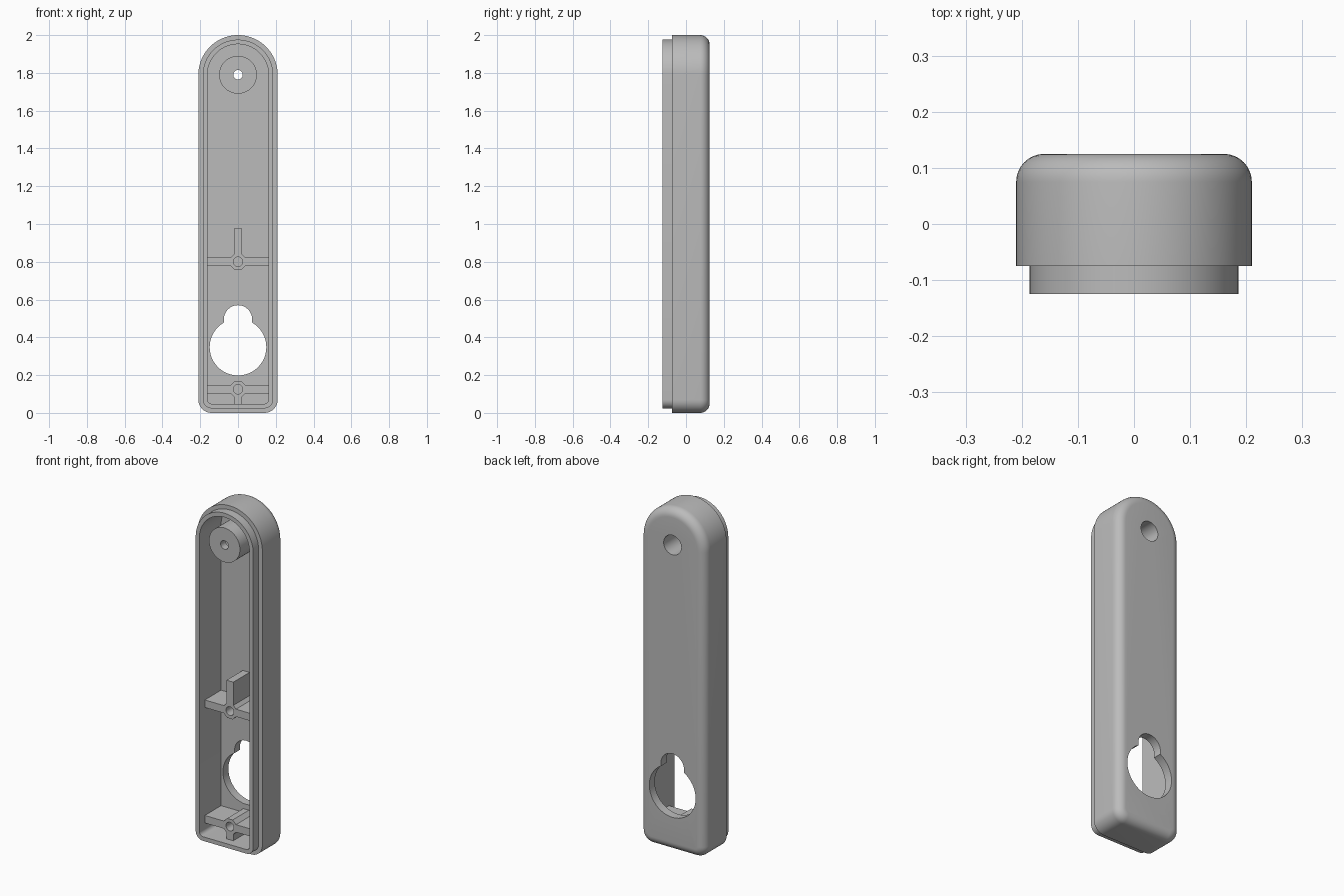
import bpy, bmesh, math
from mathutils import Matrix

cube = bpy.data.objects.get("Cube")
if cube:
    bpy.data.objects.remove(cube, do_unlink=True)

grey = bpy.data.materials.new("plain_grey")
grey.use_nodes = True
grey.diffuse_color = (0.5, 0.5, 0.5, 1)
grey.node_tree.nodes["Principled BSDF"].inputs["Base Color"].default_value = (0.5, 0.5, 0.5, 1)

HALF_W, TOP_Z, CORNER = 0.21, 1.79, 0.07
FLOOR, BACK, STEP, RIM = 0.075, 0.125, -0.075, -0.125
WALL = 0.048


def finish(bm, name):
    bmesh.ops.recalc_face_normals(bm, faces=bm.faces)
    mesh = bpy.data.meshes.new(name)
    bm.to_mesh(mesh)
    bm.free()
    obj = bpy.data.objects.new(name, mesh)
    bpy.context.collection.objects.link(obj)
    mesh.materials.append(grey)
    return obj


def cylinder(name, z, radius, y0, y1, sides=48, turn=0):
    bm = bmesh.new()
    bmesh.ops.create_cone(bm, cap_ends=True, segments=sides, radius1=radius,
                          radius2=radius, depth=y1 - y0)
    bmesh.ops.transform(bm, verts=bm.verts, matrix=Matrix.Translation((0, (y0 + y1) / 2, z))
                        @ Matrix.Rotation(math.pi / 2, 4, 'X') @ Matrix.Rotation(turn, 4, 'Z'))
    return finish(bm, name)


def box(name, x0, x1, y0, y1, z0, z1):
    bm = bmesh.new()
    bmesh.ops.create_cube(bm, size=1)
    bmesh.ops.scale(bm, verts=bm.verts, vec=(x1 - x0, y1 - y0, z1 - z0))
    bmesh.ops.translate(bm, verts=bm.verts, vec=((x0 + x1) / 2, (y0 + y1) / 2, (z0 + z1) / 2))
    return finish(bm, name)


def bore(parts, z, radius, y0, y1):
    """Cut a round hole along y through every given part."""
    cutter = cylinder("hole_cutter", z, radius, y0, y1)
    cutter.hide_render = True
    for obj in parts:
        mod = obj.modifiers.new("hole", 'BOOLEAN')
        mod.operation, mod.solver, mod.object = 'DIFFERENCE', 'EXACT', cutter
        bpy.context.view_layer.objects.active = obj
        bpy.ops.object.modifier_apply(modifier=mod.name)
    bpy.data.objects.remove(cutter, do_unlink=True)


def arc(cx, cz, r, start, end, steps):
    angles = [math.radians(start + (end - start) * i / steps) for i in range(steps + 1)]
    return [(cx + r * math.cos(a), cz + r * math.sin(a)) for a in angles]


def outline(d):
    """Round-topped outline, inset by d."""
    w, r = HALF_W - d, CORNER - d
    cx = HALF_W - CORNER
    return (arc(0, TOP_Z, w, 0, 180, 40) + arc(-cx, CORNER, r, 180, 270, 8)
            + arc(cx, CORNER, r, 270, 360, 8))


# Shell: rounded back, side wall, stepped lip, inner wall and floor
fillet = BACK - FLOOR
rings = []
for i in range(9):
    t = math.pi / 2 * i / 8
    rings.append((fillet * (1 - math.sin(t)), FLOOR + fillet * math.cos(t)))
rings += [(0, STEP), (0.024, STEP), (0.024, RIM), (WALL, RIM), (WALL, FLOOR)]
bm = bmesh.new()
loops = [[bm.verts.new((x, y, z)) for x, z in outline(d)] for d, y in rings]
for a, b in zip(loops, loops[1:]):
    n = len(a)
    for i in range(n):
        bm.faces.new((a[i], a[(i + 1) % n], b[(i + 1) % n], b[i]))
bm.faces.new(loops[0])
bm.faces.new(loops[-1])
shell = finish(bm, "shell")

# Keyhole opening in the back
bore([shell], 0.348, 0.15, 0.02, 0.2)
bore([shell], 0.495, 0.075, 0.02, 0.2)

# Pivot boss with a wide bore from behind and a small hole in front
boss = cylinder("pivot_boss", TOP_Z, 0.1, RIM, FLOOR + 0.01, 64)
bore([shell, boss], TOP_Z, 0.057, -0.08, 0.2)
bore([boss], TOP_Z, 0.025, -0.2, 0.0)
parts = [shell, boss]

# Two screw posts, each with a cross rib and an upright rib
inner = HALF_W - WALL + 0.005
for name, z, z0, z1 in (("middle", 0.8, 0.8, 0.975), ("lower", 0.125, 0.047, 0.125)):
    post = cylinder(name + "_screw_post", z, 0.047, STEP, FLOOR + 0.01, 8, math.pi / 8)
    cross = box(name + "_cross_rib", -inner, inner, STEP, FLOOR + 0.01, z - 0.022, z + 0.022)
    upright = box(name + "_upright_rib", -0.022, 0.022, STEP, FLOOR + 0.01, z0, z1)
    group = [post, cross, upright]
    bore(group, z, 0.025, -0.2, 0.04)
    parts += group

# Smooth shading with sharp edges kept
bpy.ops.object.select_all(action='DESELECT')
for obj in parts:
    obj.select_set(True)
bpy.context.view_layer.objects.active = shell
bpy.ops.object.shade_smooth_by_angle(angle=math.radians(30))
